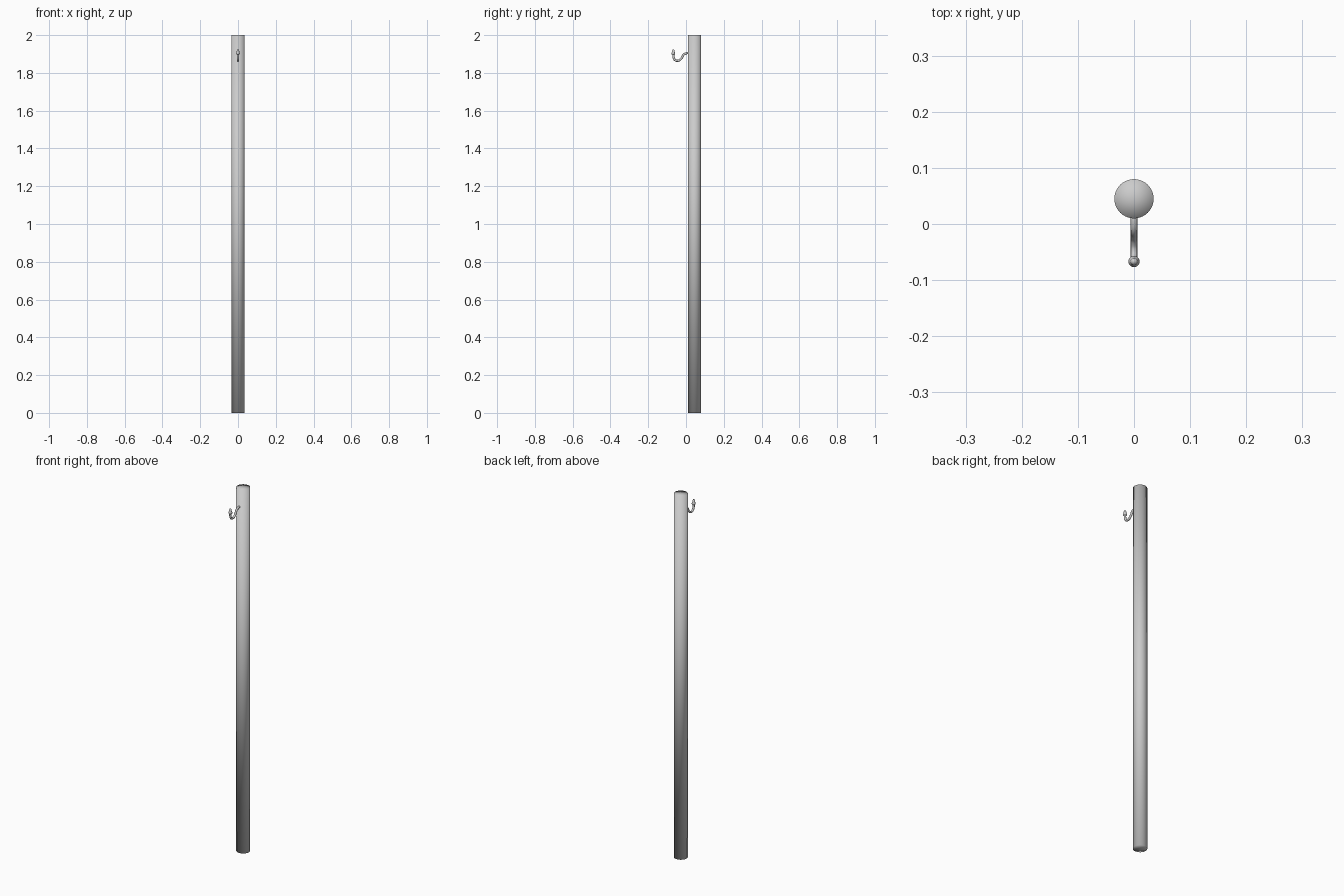
import bpy, bmesh, math
from mathutils import Vector

if "Cube" in bpy.data.objects:
    bpy.data.objects.remove(bpy.data.objects["Cube"])

# Pole: long smooth-shaded round bar
bpy.ops.mesh.primitive_cylinder_add(vertices=40, radius=0.035, depth=2.0,
                                    end_fill_type='TRIFAN', location=(0, 0.045, 1.0))
pole = bpy.context.object
pole.name = "pole"
bpy.ops.object.shade_smooth()

# Hook: round rod swept along a curved path in the y-z plane
path = [(0.02, 1.905), (0.002, 1.904), (-0.012, 1.897), (-0.021, 1.882), (-0.032, 1.869),
        (-0.047, 1.864), (-0.060, 1.870), (-0.066, 1.884), (-0.067, 1.902)]
curve = bpy.data.curves.new("hook", 'CURVE')
curve.dimensions = '3D'
curve.bevel_depth = 0.0058
curve.bevel_resolution = 4
curve.resolution_u = 6
curve.use_fill_caps = True
spline = curve.splines.new('BEZIER')
spline.bezier_points.add(len(path) - 1)
for p, (y, z) in zip(spline.bezier_points, path):
    p.co = (0, y, z)
    p.handle_left_type = p.handle_right_type = 'AUTO'
hook = bpy.data.objects.new("hook", curve)
bpy.context.collection.objects.link(hook)

# Hook tip: small tapered knob, lathed from a profile
profile = [(0, 1.897), (0.007, 1.897), (0.010, 1.900), (0.010, 1.905),
           (0.0075, 1.909), (0.0065, 1.918), (0.004, 1.924), (0, 1.925)]
bm = bmesh.new()
verts = [bm.verts.new((r, 0, z)) for r, z in profile]
edges = [bm.edges.new(pair) for pair in zip(verts, verts[1:])]
bmesh.ops.spin(bm, geom=verts + edges, axis=(0, 0, 1), cent=(0, 0, 0),
               angle=math.tau, steps=24, use_merge=True)
bmesh.ops.remove_doubles(bm, verts=bm.verts, dist=1e-5)
bmesh.ops.recalc_face_normals(bm, faces=bm.faces)
mesh = bpy.data.meshes.new("hook_tip")
bm.to_mesh(mesh)
bm.free()
tip = bpy.data.objects.new("hook_tip", mesh)
tip.location = Vector((0, -0.067, 0))
bpy.context.collection.objects.link(tip)
mesh.shade_smooth()
